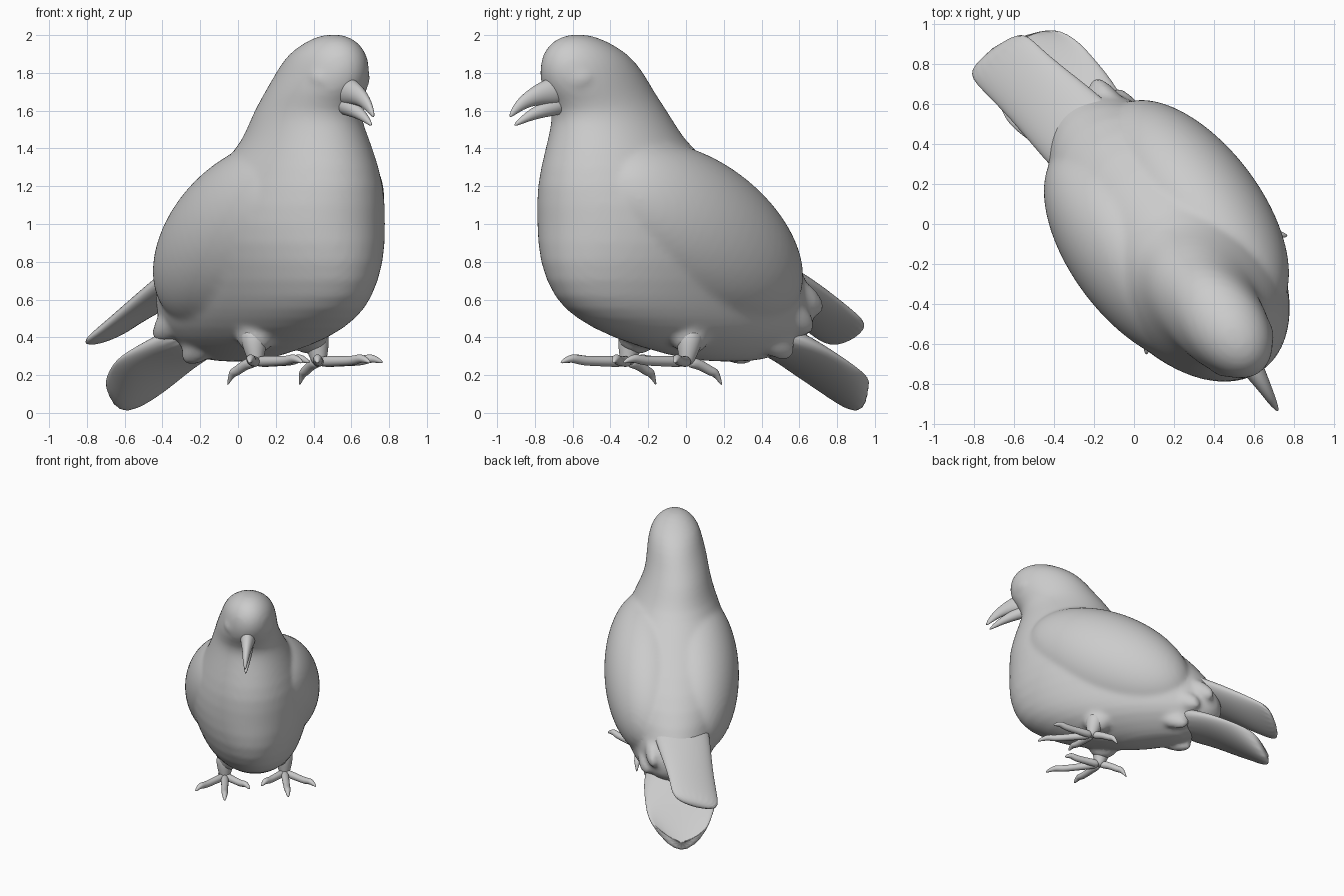
import bpy, bmesh, math
from mathutils import Vector, Matrix

if "Cube" in bpy.data.objects:
    bpy.data.objects.remove(bpy.data.objects["Cube"], do_unlink=True)

GREY = (0.6, 0.6, 0.6, 1)
mat = bpy.data.materials.new("plain_grey")
mat.use_nodes = True
mat.diffuse_color = GREY
bsdf = mat.node_tree.nodes["Principled BSDF"]
bsdf.inputs["Base Color"].default_value = GREY
bsdf.inputs["Roughness"].default_value = 0.8


def place(a, b, z):
    """Bird frame (forward, left, up) to world; the bird stands diagonally."""
    return Vector((0.6 * a + 0.8 * b, -0.8 * a + 0.6 * b, z))


def finish(name, bm, levels=0):
    bmesh.ops.recalc_face_normals(bm, faces=bm.faces)
    mesh = bpy.data.meshes.new(name)
    bm.to_mesh(mesh)
    bm.free()
    mesh.materials.append(mat)
    mesh.shade_smooth()
    obj = bpy.data.objects.new(name, mesh)
    bpy.context.collection.objects.link(obj)
    if levels:
        mod = obj.modifiers.new("smooth", "SUBSURF")
        mod.levels = mod.render_levels = levels
    return obj


def loft(name, rings, levels=2):
    """Skin closed rings of bird-frame points and cap both ends."""
    bm = bmesh.new()
    loops = [[bm.verts.new(place(*p)) for p in ring] for ring in rings]
    n = len(loops[0])
    for low, high in zip(loops, loops[1:]):
        for i in range(n):
            j = (i + 1) % n
            bm.faces.new((low[i], low[j], high[j], high[i]))
    bm.faces.new(loops[0])
    bm.faces.new(loops[-1])
    return finish(name, bm, levels)


def circle(n):
    return [(math.cos(math.tau * i / n), math.sin(math.tau * i / n)) for i in range(n)]


def tube(name, points, radii, flat=1.0):
    """Tapered round limb along a path that runs mostly level or downwards."""
    path = [Vector(p) for p in points]
    rings = []
    for i, p in enumerate(path):
        t = (path[min(i + 1, len(path) - 1)] - path[max(i - 1, 0)]).normalized()
        ref = Vector((0, 1, 0)) if abs(t.z) > 0.8 else Vector((0, 0, 1))
        u = t.cross(ref).normalized()
        v = u.cross(t)
        rings.append([p + (u * c * flat + v * s) * radii[i] for c, s in circle(10)])
    return loft(name, rings)


def ellipsoid(name, centre, size, pitch=0.0, yaw=0.0):
    bm = bmesh.new()
    bmesh.ops.create_uvsphere(bm, u_segments=32, v_segments=20, radius=1)
    turn = Matrix.Rotation(yaw, 3, 'Z') @ Matrix.Rotation(pitch, 3, 'Y')
    for v in bm.verts:
        p = turn @ Vector([c * s for c, s in zip(v.co, size)]) + Vector(centre)
        v.co = place(*p)
    return finish(name, bm)


# Body, neck and head: level slices (height, forward centre, side centre, half length, half width)
slices = [
    (0.27, -0.20, 0.12, 0.14, 0.06), (0.30, -0.16, 0.12, 0.34, 0.15),
    (0.40, -0.07, 0.12, 0.63, 0.29), (0.50, 0.02, 0.11, 0.75, 0.35),
    (0.60, 0.09, 0.10, 0.81, 0.39), (0.80, 0.18, 0.09, 0.80, 0.45),
    (1.00, 0.26, 0.08, 0.71, 0.46), (1.20, 0.38, 0.08, 0.60, 0.41),
    (1.40, 0.50, 0.07, 0.42, 0.32), (1.50, 0.52, 0.06, 0.37, 0.28),
    (1.60, 0.54, 0.05, 0.33, 0.245), (1.70, 0.62, 0.05, 0.33, 0.23),
    (1.80, 0.67, 0.06, 0.31, 0.21), (1.90, 0.71, 0.06, 0.255, 0.185),
    (1.97, 0.75, 0.06, 0.155, 0.12), (2.005, 0.76, 0.06, 0.06, 0.045),
]
body = loft("body", [[(a + la * c, b + wb * s, z) for c, s in circle(32)]
                     for z, a, b, la, wb in slices])
blended = [body]

# Folded wings lying over the back, with closed eyelids, thighs on each side
feet = {"left": (0.25, 0.345), "right": (0.30, -0.11)}
for word, (a, b) in feet.items():
    side = 1 if word == "left" else -1
    blended.append(ellipsoid(word + "_wing", (0.13, 0.105 + side * 0.175, 0.94),
                             (0.72, 0.34, 0.40), pitch=math.radians(-30)))
    blended.append(ellipsoid(word + "_eyelid", (0.85, 0.057 + side * 0.15, 1.77),
                             (0.06, 0.025, 0.04), pitch=0.3, yaw=math.radians(-side * 35)))
    blended.append(ellipsoid(word + "_thigh", (a - 0.04, b - side * 0.03, 0.42),
                             (0.12, 0.09, 0.11)))

# Ragged feather tips round the rump
for a, b, z in [(-0.45, 0.32, 0.52), (-0.55, 0.27, 0.62), (-0.45, -0.10, 0.48),
                (-0.35, 0.28, 0.39), (-0.30, -0.02, 0.36)]:
    blended.append(ellipsoid("rump_feather", (a, b, z), (0.17, 0.06, 0.08), pitch=-0.5))

# Merge the plumage into one soft skin
bpy.ops.object.select_all(action='DESELECT')
for obj in blended:
    obj.select_set(True)
bpy.context.view_layer.objects.active = body
bpy.ops.object.join()
body.modifiers["smooth"].levels = body.modifiers["smooth"].render_levels = 1
skin = body.modifiers.new("skin", "REMESH")
skin.mode = 'VOXEL'
skin.voxel_size = 0.018
skin.use_smooth_shade = True
soften = body.modifiers.new("soften", "SMOOTH")
soften.factor = 0.5
soften.iterations = 8

# Open beak, slightly turned to the right
tube("upper_beak", [(0.84, 0.05, 1.71), (0.97, 0.04, 1.695), (1.06, 0.03, 1.665),
                    (1.13, 0.02, 1.62), (1.18, 0.015, 1.565)],
     [0.10, 0.068, 0.045, 0.03, 0.008], flat=0.75)
tube("lower_beak", [(0.82, 0.05, 1.64), (0.96, 0.04, 1.61), (1.07, 0.03, 1.57),
                    (1.155, 0.02, 1.52)], [0.06, 0.045, 0.028, 0.008], flat=0.9)


def tail_fan(name, rows, thick):
    """Flat feather fan; rows give forward, side, height, half width, roll and sag."""
    rings = []
    for k, (a, b, z, w, roll, sag) in enumerate(rows):
        t = thick * (1 - 0.6 * k / (len(rows) - 1))
        rings.append([(a + 0.5 * sag * c * c, b + w * c, z + roll * c + sag * c * c + t * s)
                      for c, s in circle(20)])
    return loft(name, rings)


tail_fan("upper_tail", [(-0.25, 0.08, 0.82, 0.22, 0, 0), (-0.55, 0.05, 0.70, 0.22, 0.03, 0),
                        (-0.80, 0.01, 0.58, 0.19, 0.05, 0), (-1.00, -0.03, 0.47, 0.18, 0.06, 0),
                        (-1.13, -0.04, 0.40, 0.18, 0.05, 0)], 0.10)
tail_fan("lower_tail", [(-0.35, 0.10, 0.44, 0.20, 0, 0), (-0.60, 0.10, 0.36, 0.25, 0, 0),
                        (-0.80, 0.06, 0.24, 0.28, 0, 0.05), (-0.98, 0.08, 0.10, 0.25, 0, 0.12),
                        (-1.12, 0.07, 0.015, 0.18, 0.02, 0.12)], 0.10)

# Shanks and feet: three front toes and a hind toe, each ending in a claw
toes = {"inner": (-38, 0.30), "middle": (2, 0.44), "outer": (42, 0.35), "hind": (172, 0.21)}
for word, (a, b) in feet.items():
    side = 1 if word == "left" else -1
    tube(word + "_shank", [(a - 0.03, b - side * 0.02, 0.44), (a - 0.01, b, 0.36),
                           (a, b, 0.30), (a + 0.01, b, 0.25)], [0.09, 0.07, 0.05, 0.035])
    for toe, (angle, length) in toes.items():
        turn = math.radians(angle * side)
        dx, dy = math.cos(turn) * length, math.sin(turn) * length
        lift = -0.09 if toe == "hind" else 0.03
        steps = [(0, 0.27), (0.35, 0.27), (0.7, 0.26), (0.82, 0.275), (1, 0.235)]
        tube("%s_%s_toe" % (word, toe),
             [(a + dx * f, b + dy * f, z + lift * f * f) for f, z in steps],
             [0.035, 0.028, 0.027, 0.025, 0.008])
